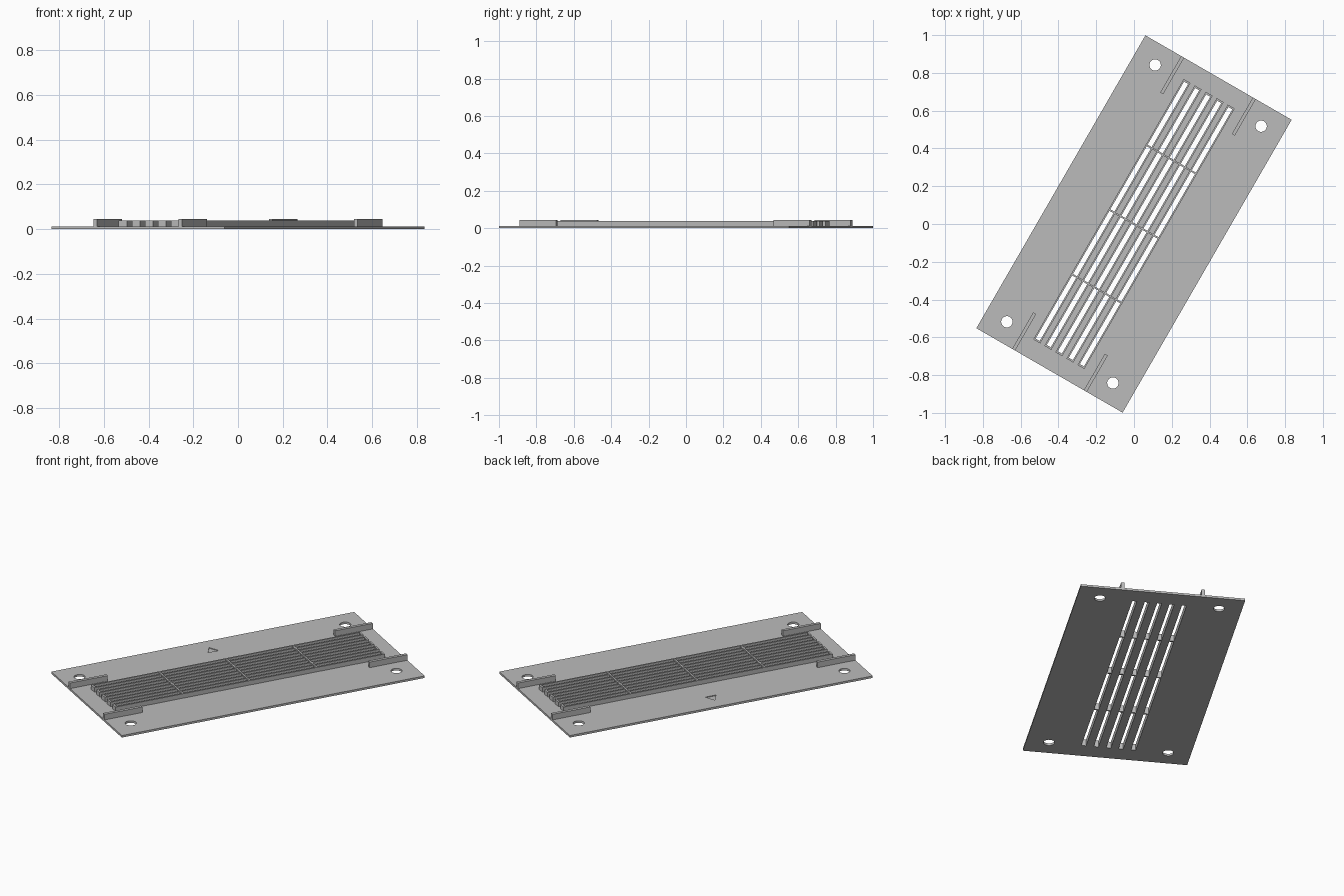
import bpy, bmesh, math
from mathutils import Matrix, Vector

cube = bpy.data.objects.get("Cube")
if cube:
    bpy.data.objects.remove(cube, do_unlink=True)

HALF_W, HALF_L = 0.447, 0.895      # plate half width and half length
PLATE_Z, GRILLE_Z, TAB_Z = 0.012, 0.038, 0.045
PITCH, LOUVRE_W, SLOT_W = 0.0675, 0.042, 0.025
CELL, BAR = 0.395, 0.009           # slot spacing and cross bar thickness
TURN = math.radians(-30)           # the panel lies diagonally

grey = bpy.data.materials.new("panel_grey")
grey.use_nodes = True
colour = (0.5, 0.5, 0.5, 1)
grey.diffuse_color = colour
grey.node_tree.nodes["Principled BSDF"].inputs["Base Color"].default_value = colour


def box(bm, x0, x1, y0, y1, z0, z1):
    size = Matrix.Diagonal((x1 - x0, y1 - y0, z1 - z0, 1))
    place = Matrix.Translation(((x0 + x1) / 2, (y0 + y1) / 2, (z0 + z1) / 2))
    bmesh.ops.create_cube(bm, size=1, matrix=place @ size)


def prism(bm, x, y, z, radius, sides, depth, spin=0):
    place = Matrix.Translation((x, y, z)) @ Matrix.Rotation(spin, 4, 'Z')
    bmesh.ops.create_cone(bm, cap_ends=True, segments=sides, radius1=radius,
                          radius2=radius, depth=depth, matrix=place)


def make(name, bm):
    bmesh.ops.recalc_face_normals(bm, faces=bm.faces)
    mesh = bpy.data.meshes.new(name)
    bm.to_mesh(mesh)
    bm.free()
    mesh.materials.append(grey)
    obj = bpy.data.objects.new(name, mesh)
    bpy.context.collection.objects.link(obj)
    obj.rotation_euler.z = TURN
    return obj


def cut(obj, cutter):
    mod = obj.modifiers.new("cut", 'BOOLEAN')
    mod.operation = 'DIFFERENCE'
    mod.solver = 'EXACT'
    mod.object = cutter
    bpy.context.view_layer.update()
    graph = bpy.context.evaluated_depsgraph_get()
    mesh = bpy.data.meshes.new_from_object(obj.evaluated_get(graph))
    obj.modifiers.clear()
    obj.data = mesh


columns = [(i - 2) * PITCH for i in range(5)]

# Cutter for the vent slots
bm = bmesh.new()
for x in columns:
    for row in range(4):
        y = (row - 1.5) * CELL
        half = (CELL - BAR) / 2
        box(bm, x - SLOT_W / 2, x + SLOT_W / 2, y - half, y + half, -0.1, 0.1)
slots = make("slot_cutter", bm)

# Cutter for the screw holes and the engraved direction arrow
bm = bmesh.new()
for sx in (-1, 1):
    for sy in (-1, 1):
        prism(bm, sx * 0.324, sy * 0.785, 0, 0.03, 32, 0.2)
bm_arrow_z = PLATE_Z + 0.006
verts_before = set(bm.verts)
bmesh.ops.create_cone(bm, cap_ends=True, segments=3, radius1=0.037, radius2=0.037,
                      depth=0.02, matrix=Matrix.Translation((-0.33, 0, bm_arrow_z)))
arrow = [v for v in bm.verts if v not in verts_before]
# Turn the arrow so that one corner points to the nearer long edge
corner = arrow[0].co - Vector((-0.33, 0, arrow[0].co.z))
spin = math.pi - math.atan2(corner.y, corner.x)
bmesh.ops.rotate(bm, verts=arrow, cent=(-0.33, 0, 0),
                 matrix=Matrix.Rotation(spin, 3, 'Z'))
holes = make("hole_cutter", bm)

# Base plate
bm = bmesh.new()
box(bm, -HALF_W, HALF_W, -HALF_L, HALF_L, 0, PLATE_Z)
plate = make("base_plate", bm)
cut(plate, slots)
cut(plate, holes)

# Raised vent frames, each hollowed by its slots
bm = bmesh.new()
for x in columns:
    box(bm, x - LOUVRE_W / 2, x + LOUVRE_W / 2, -0.796, 0.796, PLATE_Z, GRILLE_Z)
frames = make("vent_frames", bm)
cut(frames, slots)

# Cross bars bridging the gaps between neighbouring frames
bm = bmesh.new()
for x in columns[:-1]:
    for row in (-1, 0, 1):
        y = row * CELL
        box(bm, x + LOUVRE_W / 2, x + PITCH - LOUVRE_W / 2,
            y - BAR / 2, y + BAR / 2, PLATE_Z, GRILLE_Z)
make("cross_bars", bm)

# Four upright tabs at the short ends
for sx, side in ((-1, "right"), (1, "left")):
    for sy, end in ((-1, "front"), (1, "back")):
        bm = bmesh.new()
        xs = sorted((sx * 0.21, sx * 0.228))
        ys = sorted((sy * 0.672, sy * HALF_L))
        box(bm, *xs, *ys, PLATE_Z, TAB_Z)
        make(f"{end}_{side}_tab", bm)

for cutter in (slots, holes):
    bpy.data.objects.remove(cutter, do_unlink=True)

# Round the screw hole walls
bpy.ops.object.select_all(action='DESELECT')
plate.select_set(True)
bpy.context.view_layer.objects.active = plate
bpy.ops.object.shade_smooth_by_angle(angle=math.radians(30))
